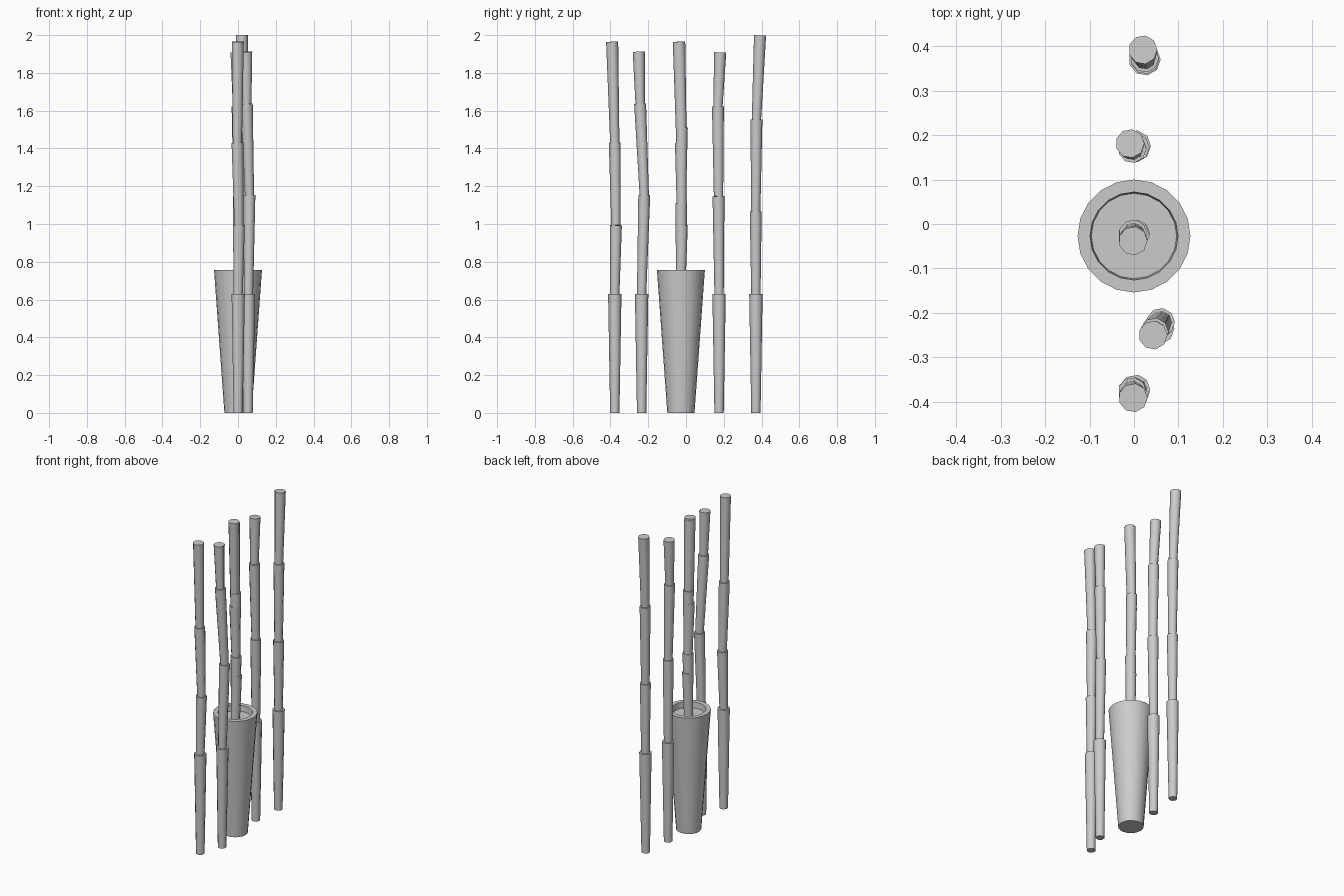
import bpy, bmesh, math
from mathutils import Vector

if "Cube" in bpy.data.objects:
    bpy.data.objects.remove(bpy.data.objects["Cube"])


def finish(bm, name):
    bmesh.ops.recalc_face_normals(bm, faces=bm.faces)
    me = bpy.data.meshes.new(name)
    bm.to_mesh(me)
    bm.free()
    ob = bpy.data.objects.new(name, me)
    bpy.context.collection.objects.link(ob)
    return ob


def ring(bm, center, axis, radius, sides):
    # tilt the ring so it is square to the segment axis
    q = Vector((0, 0, 1)).rotation_difference(axis)
    return [bm.verts.new(center + q @ Vector((radius * math.cos(2 * math.pi * i / sides),
                                              radius * math.sin(2 * math.pi * i / sides), 0)))
            for i in range(sides)]


def bridge(bm, a, b):
    n = len(a)
    for i in range(n):
        bm.faces.new((a[i], a[(i + 1) % n], b[(i + 1) % n], b[i]))


def stalk(name, joints, sides=9):
    # stacked tapered segments, each flaring out towards its top joint
    bm = bmesh.new()
    pts = [Vector(p) for p in joints]
    for k, (p, q) in enumerate(zip(pts, pts[1:])):
        axis = (q - p).normalized()
        last = k == len(pts) - 2
        top_r = 0.036 if k == 0 else 0.0325 if last else 0.032
        low = ring(bm, p, axis if k else Vector((0, 0, 1)), 0.025, sides)
        top = ring(bm, q, axis, top_r, sides)
        bridge(bm, low, top)
        bm.faces.new(low[::-1])
        bm.faces.new(top)
    return finish(bm, name)


# free-standing bamboo stalks and the pair growing in the pot
stalks = {
    "front_stalk": [(0, -.377, 0), (0, -.377, .63), (.004, -.371, .993), (-.004, -.377, 1.43), (-.002, -.391, 1.965)],
    "front_inner_stalk": [(.053, -.235, 0), (.055, -.235, .63), (.06, -.221, 1.153), (.046, -.243, 1.637), (.043, -.25, 1.912)],
    "pot_stalk_a": [(0, -.027, 0), (0, -.027, .63), (.003, -.025, 1.112), (-.002, -.022, 1.512), (-.002, -.036, 1.955)],
    "pot_stalk_b": [(0, -.029, 0), (0, -.029, .63), (.004, -.022, .993), (-.004, -.027, 1.43), (-.002, -.038, 1.965)],
    "back_inner_stalk": [(.002, .175, 0), (.002, .175, .63), (.003, .172, 1.147), (-.004, .169, 1.622), (-.009, .181, 1.908)],
    "back_stalk": [(.022, .37, 0), (.024, .37, .63), (.025, .369, 1.066), (.024, .373, 1.553), (.02, .392, 1.999)],
}
for name, joints in stalks.items():
    stalk(name, joints)

# tapered pot with thick rim and recessed soil
bm = bmesh.new()
up = Vector((0, 0, 1))
profile = [(.072, 0), (.127, .757), (.099, .757), (.096, .72)]
rings = [ring(bm, Vector((0, -.027, z)), up, r, 20) for r, z in profile]
for a, b in zip(rings, rings[1:]):
    bridge(bm, a, b)
bm.faces.new(rings[0][::-1])
bm.faces.new(rings[-1])
pot = finish(bm, "pot")

# smooth sides, sharp rims on the round pot
bpy.context.view_layer.objects.active = pot
for ob in bpy.context.collection.objects:
    ob.select_set(True)
bpy.ops.object.shade_smooth_by_angle(angle=math.radians(45))
